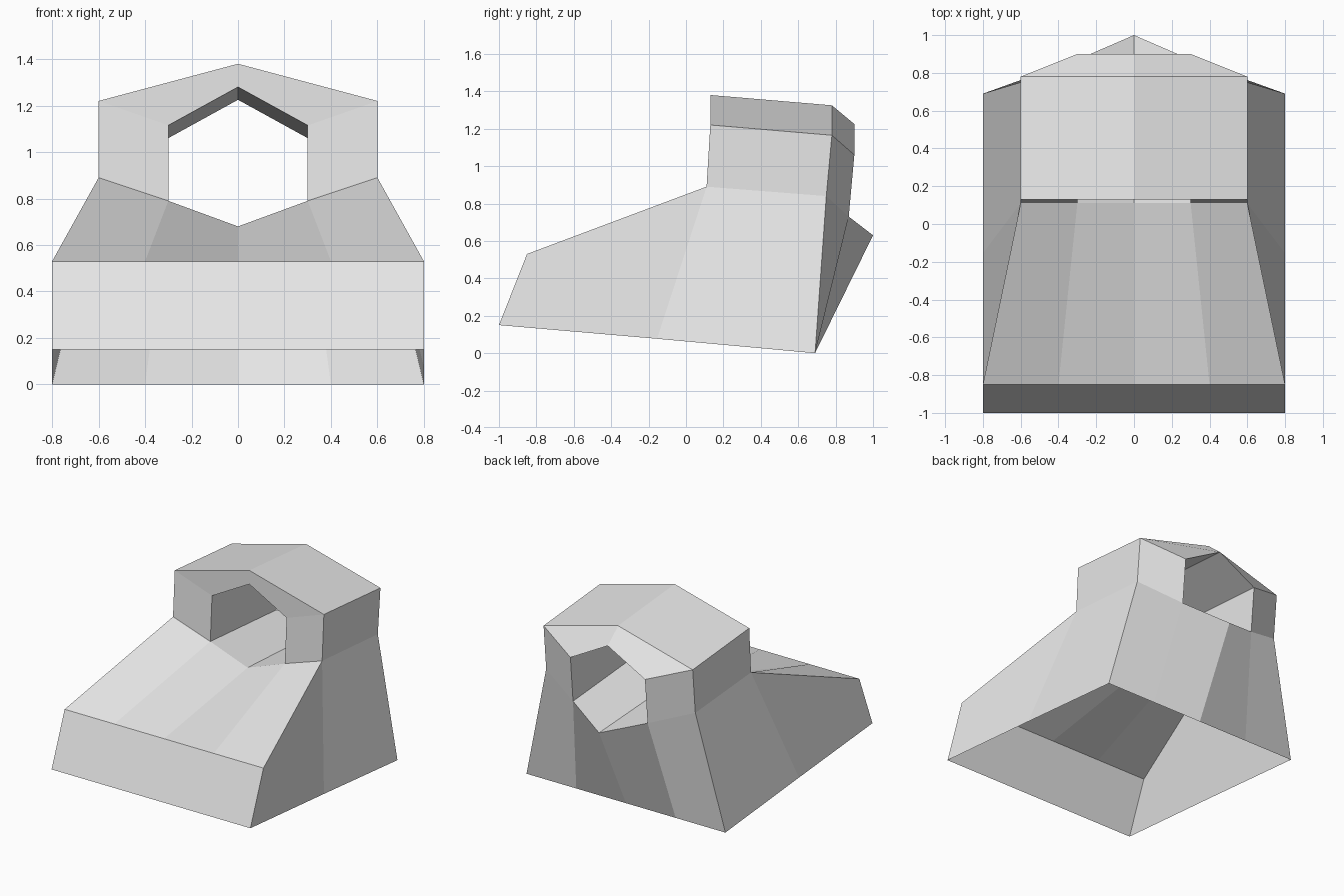
import bpy
import bmesh

if "Cube" in bpy.data.objects:
    bpy.data.objects.remove(bpy.data.objects["Cube"], do_unlink=True)

# Single grey material
grey = bpy.data.materials.new("plain grey")
grey.use_nodes = True
colour = (0.8, 0.8, 0.8, 1)
grey.diffuse_color = colour
grey.node_tree.nodes["Principled BSDF"].inputs["Base Color"].default_value = colour


def crosswise(y, z, width=0.8):
    """Straight half edge from the centre line out to the side."""
    return [(width * t, y, z) for t in (0, 0.5, 1)]


# Half profiles of the ramp, centre line to side
front_bottom = crosswise(-1, 0.15)
front_top = crosswise(-0.85, 0.53)
back_bottom = crosswise(0.69, 0)
sill_front = [(0, 0.11, 0.68), (0.3, 0.11, 0.79), (0.6, 0.11, 0.89)]
sill_back = [(0, 1, 0.63), (0.3, 0.87, 0.73), (0.6, 0.75, 0.84)]

# Half arches of the hood, sill to ridge
front_outer = [sill_front[2], (0.6, 0.13, 1.22), (0, 0.13, 1.38)]
front_inner = [sill_front[1], (0.3, 0.13, 1.115), (0, 0.13, 1.28)]
back_outer = [sill_back[2], (0.6, 0.78, 1.165), (0, 0.78, 1.325)]
back_inner = [sill_back[1], (0.3, 0.9, 1.06), (0, 0.9, 1.225)]

bm = bmesh.new()


def face(points):
    """Add a face and its mirror image."""
    for side in (1, -1):
        bm.faces.new([bm.verts.new((side * x, y, z)) for x, y, z in points])


def bridge(a, b):
    """Join two matching profiles with quads."""
    for i in range(len(a) - 1):
        face([a[i], a[i + 1], b[i + 1], b[i]])


# Ramp: nose, slope, tunnel floor and back; the underside stays open
bridge(front_bottom, front_top)
bridge(front_top, sill_front)
bridge(sill_front[:2], sill_back[:2])
bridge(sill_back, back_bottom)

# Ramp sides, split at the middle of the lower edge
side_mid = (0.8, -0.155, 0.077)
face([front_bottom[2], side_mid, sill_front[2], front_top[2]])
face([side_mid, back_bottom[2], sill_back[2], sill_front[2]])

# Hood: outside, back rim, tunnel wall and front rim
arches = [front_outer, back_outer, back_inner, front_inner, front_outer]
for a, b in zip(arches, arches[1:]):
    bridge(a, b)

bmesh.ops.remove_doubles(bm, verts=bm.verts, dist=0.001)
bmesh.ops.recalc_face_normals(bm, faces=bm.faces)

mesh = bpy.data.meshes.new("hooded_ramp")
bm.to_mesh(mesh)
bm.free()
mesh.materials.append(grey)
bpy.context.collection.objects.link(bpy.data.objects.new("hooded_ramp", mesh))
